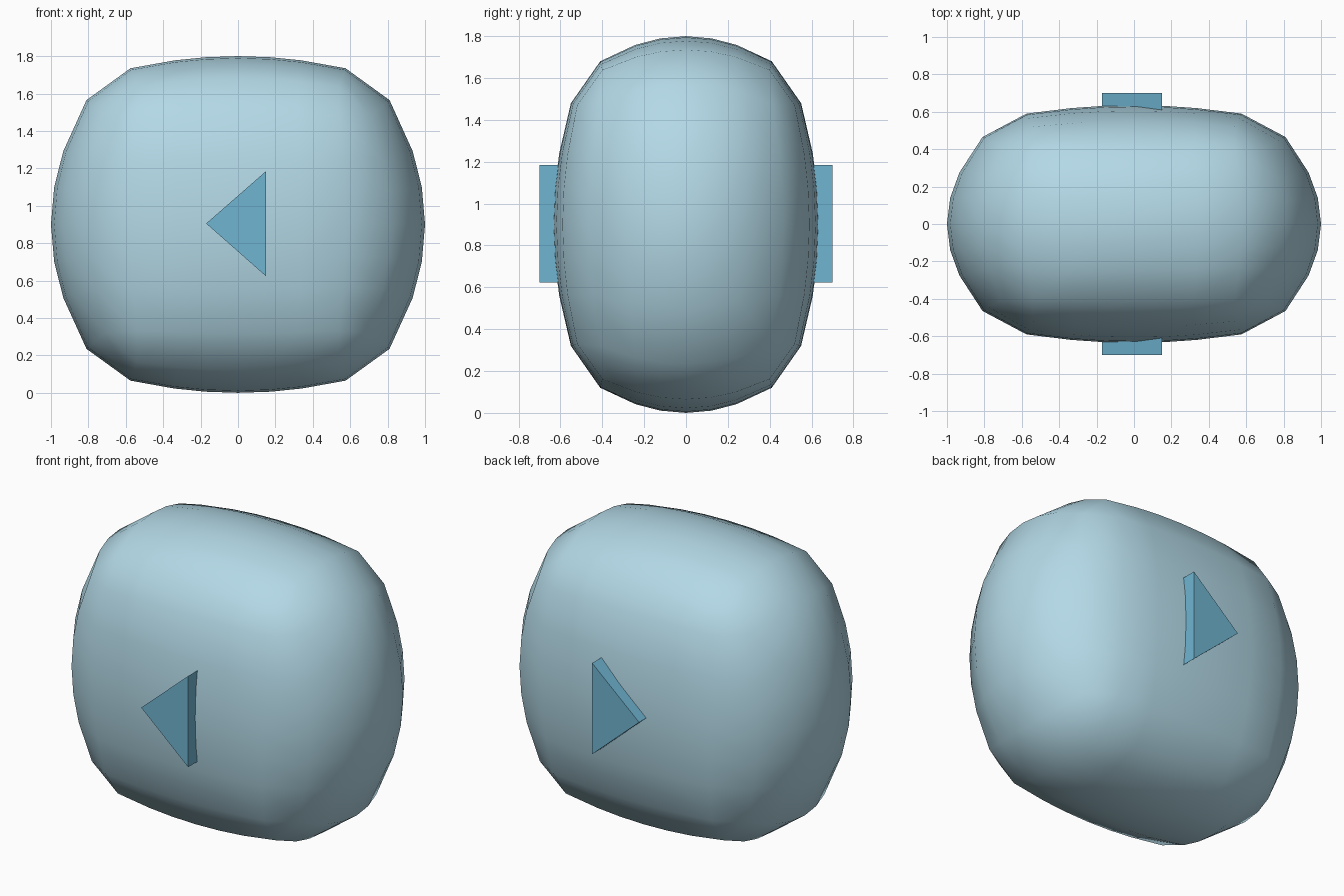
import bpy, bmesh
from mathutils import Vector

if "Cube" in bpy.data.objects:
    bpy.data.objects.remove(bpy.data.objects["Cube"])


def paint(obj, name, color):
    mat = bpy.data.materials.new(name)
    mat.diffuse_color = color
    mat.use_nodes = True
    mat.node_tree.nodes["Principled BSDF"].inputs["Base Color"].default_value = mat.diffuse_color
    obj.data.materials.append(mat)


def make_object(name, bm):
    bmesh.ops.recalc_face_normals(bm, faces=bm.faces)
    mesh = bpy.data.meshes.new(name)
    bm.to_mesh(mesh)
    bm.free()
    obj = bpy.data.objects.new(name, mesh)
    bpy.context.collection.objects.link(obj)
    return obj


def blend(center, u_edge, v_edge, corner, u, v):
    """Symmetric biquadratic surface through centre, edge middles and corner."""
    a, b = u * u, v * v
    return (center * (1 - a) * (1 - b) + u_edge * a * (1 - b)
            + v_edge * (1 - a) * b + corner * a * b)


# Per side axis: the two in-plane axes, bulge heights (centre, u edge, v edge, corner),
# and half-widths (middle, corner) in u and v
SIDES = {
    0: (1, 2, (1.0, 0.81, 0.81, 0.71), (0.465, 0.41), (0.665, 0.58)),
    1: (0, 2, (0.635, 0.59, 0.55, 0.52), (0.575, 0.54), (0.58, 0.57)),
    2: (0, 1, (0.9, 0.835, 0.78, 0.738), (0.575, 0.54), (0.41, 0.40)),
}
MID_Z = 0.9


def bulge(co):
    axis = max(range(3), key=lambda k: abs(co[k]))
    ua, va, heights, uw, vw = SIDES[axis]
    u, v = co[ua], co[va]
    p = Vector((0, 0, 0))
    p[axis] = blend(*heights, u, v) * (1 if co[axis] > 0 else -1)
    p[ua] = u * (uw[0] + (uw[1] - uw[0]) * v * v)
    p[va] = v * (vw[0] + (vw[1] - vw[0]) * u * u)
    return p + Vector((0, 0, MID_Z))


# Body: chamfered cube, sides cut into a grid and bulged outward
bm = bmesh.new()
bmesh.ops.create_cube(bm, size=2.5)
bmesh.ops.bevel(bm, geom=bm.edges[:], offset=0.25, offset_type='OFFSET',
                segments=1, profile=0.5, affect='EDGES')
for axis in range(3):
    for cut in (-0.59, -0.3, 0, 0.3, 0.59):
        normal = Vector((0, 0, 0))
        normal[axis] = 1
        bmesh.ops.bisect_plane(bm, geom=bm.verts[:] + bm.edges[:] + bm.faces[:],
                               plane_co=normal * cut, plane_no=normal)
for vert in bm.verts:
    vert.co = bulge(vert.co)
body = make_object("rounded_body", bm)
paint(body, "pale_blue", (0.45, 0.69, 0.79, 1))
bpy.context.view_layer.objects.active = body
body.select_set(True)
bpy.ops.object.shade_smooth_by_angle(angle=0.7)

# Triangular marker running through the body, showing on front and back
bm = bmesh.new()
profile = [(-0.17, 0.905), (0.15, 1.185), (0.15, 0.623)]
face = bm.faces.new([bm.verts.new((x, -0.7, z)) for x, z in profile])
ext = bmesh.ops.extrude_face_region(bm, geom=[face], use_keep_orig=True)
bmesh.ops.translate(bm, vec=(0, 1.4, 0),
                    verts=[g for g in ext["geom"] if isinstance(g, bmesh.types.BMVert)])
marker = make_object("triangle_marker", bm)
paint(marker, "sky_blue", (0.16, 0.46, 0.64, 1))
